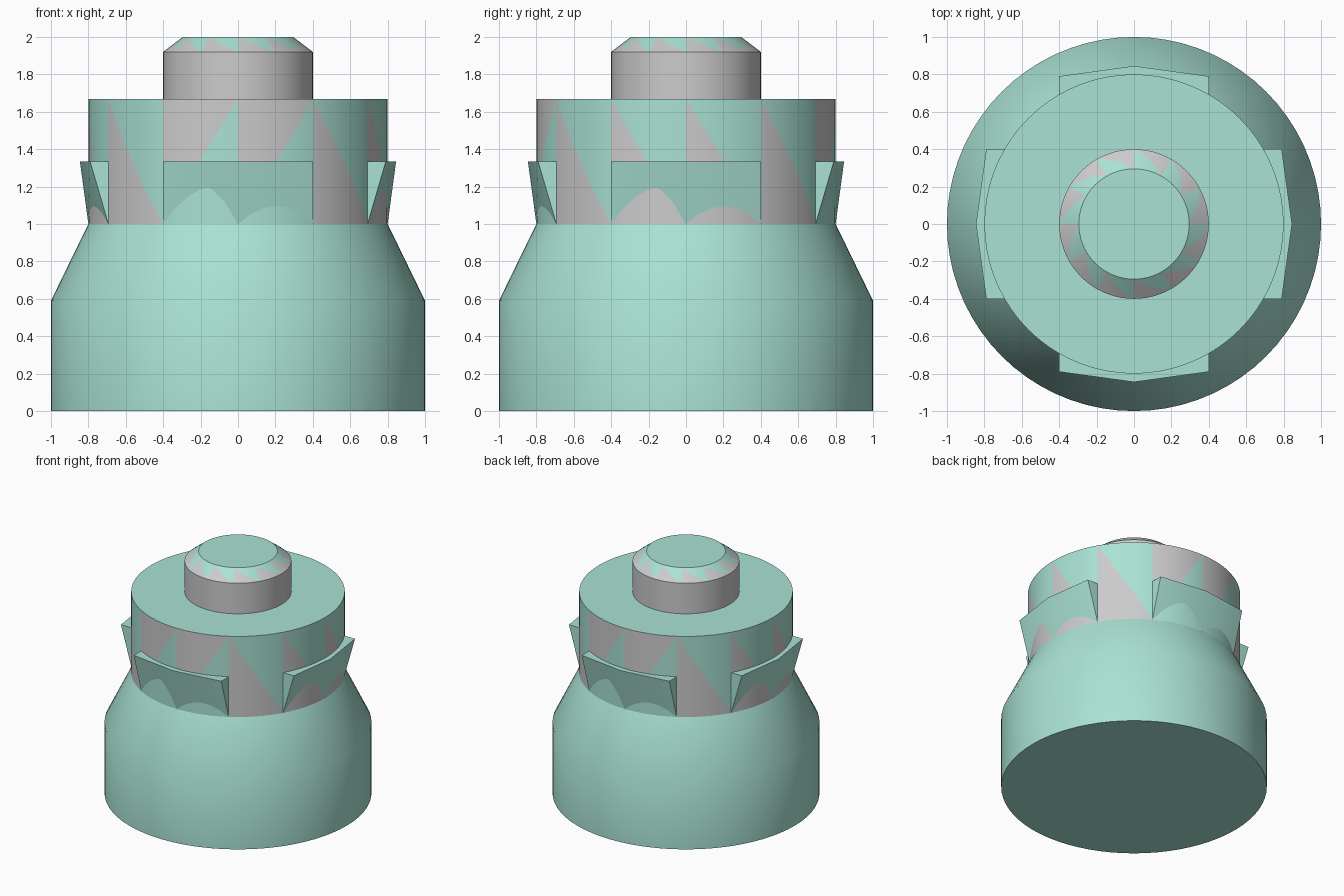
import bpy, bmesh
from math import cos, sin, pi, radians

if "Cube" in bpy.data.objects:
    bpy.data.objects.remove(bpy.data.objects["Cube"])

teal = bpy.data.materials.new("teal")
teal.diffuse_color = (0.40, 0.76, 0.66, 1)
teal.use_nodes = True
teal.node_tree.nodes["Principled BSDF"].inputs["Base Color"].default_value = teal.diffuse_color
GREY, TEAL = 0, 1
SUB = 6            # steps in each 30 degree segment
N = 12 * SUB


def finish(bm, name):
    bmesh.ops.remove_doubles(bm, verts=bm.verts, dist=1e-5)
    me = bpy.data.meshes.new(name)
    bm.to_mesh(me)
    bm.free()
    me.materials.append(None)
    me.materials.append(teal)
    ob = bpy.data.objects.new(name, me)
    bpy.context.collection.objects.link(ob)
    bpy.ops.object.select_all(action='DESELECT')
    ob.select_set(True)
    bpy.context.view_layer.objects.active = ob
    bpy.ops.object.shade_smooth_by_angle(angle=radians(30))
    return ob


def point(step, r, z):
    a = -pi / 2 + 2 * pi * step / N
    return (r * cos(a), r * sin(a), z)


def face(bm, pts, mat):
    f = bm.faces.new([bm.verts.new(p) for p in pts])
    f.material_index = mat


def band(bm, r0, z0, r1, z1, mat):
    for s in range(N):
        face(bm, [point(s, r0, z0), point(s + 1, r0, z0),
                  point(s + 1, r1, z1), point(s, r1, z1)], mat)


def disc(bm, r, z, mat, up=True):
    pts = [point(s, r, z) for s in range(N)]
    face(bm, pts if up else pts[::-1], mat)


def two_tone_band(bm, r0, z0, r1, z1, upper_grey=()):
    """Ring whose 12 segments are each split diagonally into grey and teal."""
    def p(k, i, j):
        t = j / SUB
        return point(k * SUB + i, r0 + (r1 - r0) * t, z0 + (z1 - z0) * t)
    for k in range(12):
        for i in range(SUB):
            for j in range(SUB):
                a, b = p(k, i, j), p(k, i + 1, j)
                c, d = p(k, i + 1, j + 1), p(k, i, j + 1)
                if k in upper_grey:
                    face(bm, (a, c, d), GREY if j >= i else TEAL)
                    face(bm, (a, b, c), GREY if j > i else TEAL)
                else:
                    face(bm, (a, b, d), GREY if i + j < SUB else TEAL)
                    face(bm, (b, c, d), GREY if i + j < SUB - 1 else TEAL)


# Wide base with sloping shoulder
bm = bmesh.new()
disc(bm, 1, 0, TEAL, up=False)
band(bm, 1, 0, 1, 0.59, TEAL)
band(bm, 1, 0.59, 0.8, 1, TEAL)
finish(bm, "base")

# Two-tone neck with flat top
bm = bmesh.new()
two_tone_band(bm, 0.8, 1, 0.8, 1.667, upper_grey=(0, 5, 6, 11))
disc(bm, 0.8, 1.667, TEAL)
finish(bm, "neck")

# Top knob with chamfered rim
bm = bmesh.new()
band(bm, 0.4, 1.667, 0.4, 1.92, GREY)
two_tone_band(bm, 0.4, 1.92, 0.295, 2)
disc(bm, 0.295, 2, TEAL)
finish(bm, "knob")

# Four wedge-shaped flaps around the neck
for q, side in enumerate(("front", "right", "back", "left")):
    def turn(x, y, z):
        a = q * pi / 2
        return (x * cos(a) - y * sin(a), x * sin(a) + y * cos(a), z)
    low = [turn(x, y, 1) for x, y in ((-0.4, -0.693), (0, -0.8), (0.4, -0.693))]
    inner = [turn(x, y, 1.333) for x, y in ((-0.4, -0.693), (0, -0.79), (0.4, -0.693))]
    outer = [turn(x, y, 1.333) for x, y in ((-0.4, -0.79), (0, -0.845), (0.4, -0.79))]
    bm = bmesh.new()
    for i in (0, 1):
        face(bm, (low[i], low[i + 1], outer[i + 1], outer[i]), TEAL)
        face(bm, (outer[i], outer[i + 1], inner[i + 1], inner[i]), TEAL)
    face(bm, (low[0], outer[0], inner[0]), TEAL)
    face(bm, (low[2], inner[2], outer[2]), TEAL)
    finish(bm, side + "_flap")
